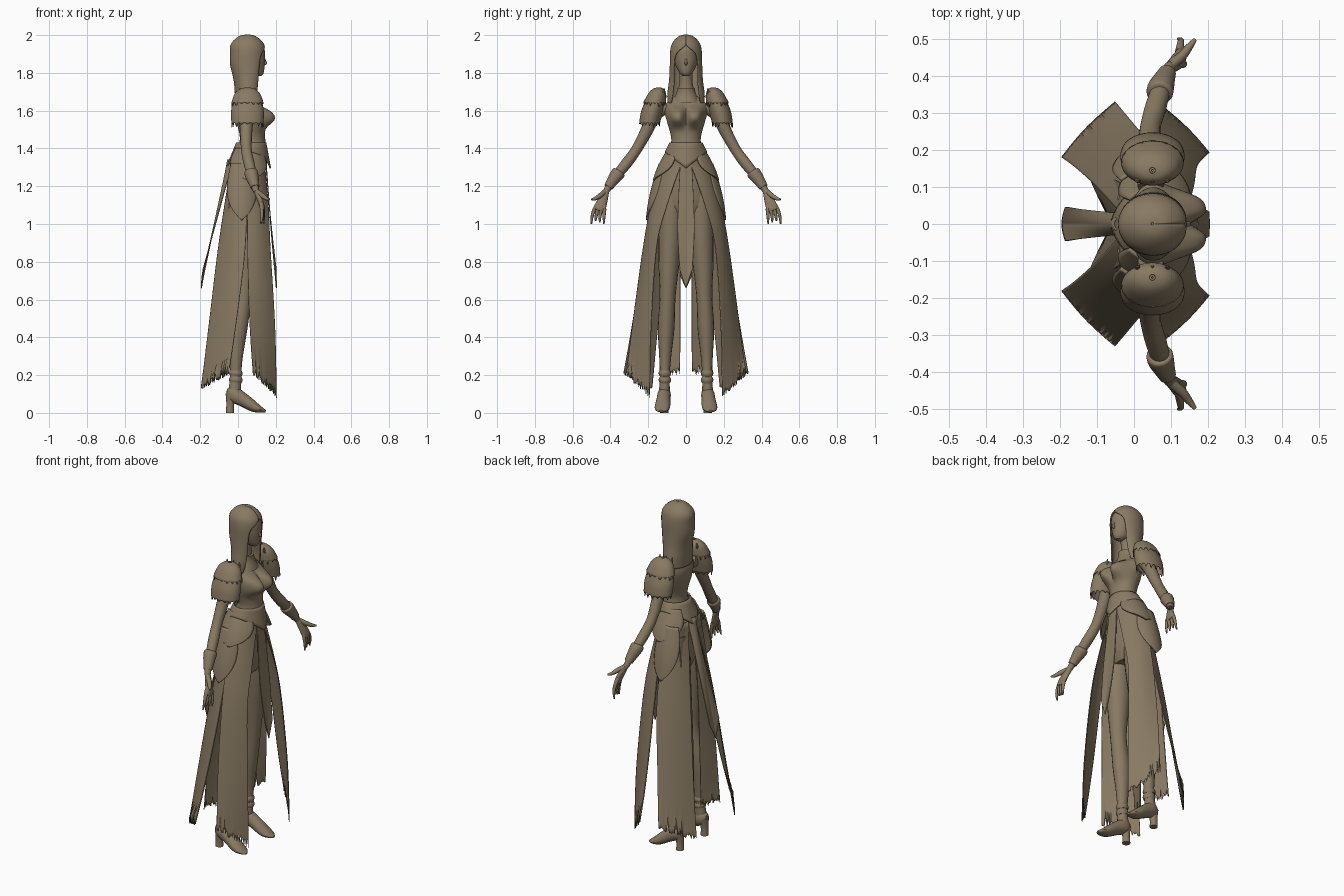
import bpy, bmesh, math, random
from mathutils import Vector

random.seed(4)
if "Cube" in bpy.data.objects:
    bpy.data.objects.remove(bpy.data.objects["Cube"], do_unlink=True)

COLOUR = (0.25, 0.195, 0.125, 1)
clay = bpy.data.materials.new("warm_brown")
clay.use_nodes = True
clay.diffuse_color = COLOUR
clay.node_tree.nodes["Principled BSDF"].inputs["Base Color"].default_value = COLOUR
clay.node_tree.nodes["Principled BSDF"].inputs["Roughness"].default_value = 0.8
made = []


def finish(name, bm, thick=0):
    bmesh.ops.recalc_face_normals(bm, faces=bm.faces)
    mesh = bpy.data.meshes.new(name)
    bm.to_mesh(mesh)
    bm.free()
    mesh.materials.append(clay)
    ob = bpy.data.objects.new(name, mesh)
    bpy.context.collection.objects.link(ob)
    if thick:
        mod = ob.modifiers.new("cloth_thickness", 'SOLIDIFY')
        mod.thickness, mod.offset = thick, 0
    made.append(ob)


def grid(name, rows, closed=False, caps=False, thick=0):
    """Skin rows of points, optionally wrapping round and capping the ends."""
    bm = bmesh.new()
    vs = [[bm.verts.new(p) for p in row] for row in rows]
    n = len(rows[0])
    for a, b in zip(vs, vs[1:]):
        for i in range(n if closed else n - 1):
            j = (i + 1) % n
            bm.faces.new((a[i], a[j], b[j], b[i]))
    if caps:
        bm.faces.new(vs[0])
        bm.faces.new(vs[-1])
    finish(name, bm, thick)


def smooth(pts, steps=4):
    """Catmull-Rom through tuples of any length."""
    out = []
    for k in range(len(pts) - 1):
        p = [pts[max(k - 1, 0)], pts[k], pts[k + 1], pts[min(k + 2, len(pts) - 1)]]
        for s in range(steps):
            t = s / steps
            out.append([b + t * (c - a) / 2 + t * t * (a - 2.5 * b + 2 * c - d / 2)
                        + t ** 3 * (1.5 * (b - c) + (d - a) / 2) for a, b, c, d in zip(*p)])
    return out + [list(pts[-1])]


def loft(name, rings, seg=32, swell=None):
    """Upright closed form; ring = z, x centre, x radius, y radius."""
    rows = []
    for z, xc, rx, ry in smooth(rings, 5):
        row = []
        for i in range(seg):
            c, y = math.cos(i * math.tau / seg), ry * math.sin(i * math.tau / seg)
            row.append((xc + rx * c + (swell(y, z) if swell and c > 0 else 0), y, z))
        rows.append(row)
    grid(name, rows, True, True)


def tube(name, pts, side, ref=(1, 0, 0), seg=16):
    """Limb along a path; point = x, y, z, width radius, depth radius."""
    pts = smooth([(p[0], p[1] * side, *p[2:], *([p[3]] if len(p) == 4 else [])) for p in pts])
    rows = []
    for k, p in enumerate(pts):
        t = Vector(pts[min(k + 1, len(pts) - 1)][:3]) - Vector(pts[max(k - 1, 0)][:3])
        u = t.cross(Vector(ref)).normalized()
        w = u.cross(t).normalized()
        rows.append([Vector(p[:3]) + u * p[3] * math.cos(a) + w * p[4] * math.sin(a)
                     for a in (i * math.tau / seg for i in range(seg))])
    grid(name, rows, True, True)


def drape(name, edge_a, edge_b, side=1, bulge=0.02, jag=0.0, tip=0.0, cols=28):
    """Hanging cloth between two edge curves, with a torn or pointed hem."""
    a, b = smooth(edge_a, 8), smooth(edge_b, 8)
    tears = [random.uniform(0, jag) * (1 if i % 2 else 0.25) for i in range(cols + 1)]
    rows = []
    for k, (p, q) in enumerate(zip(a, b)):
        v = k / (len(a) - 1)
        row = []
        for i in range(cols + 1):
            u = i / cols
            c = Vector(p).lerp(Vector(q), u)
            out = Vector((c.x - 0.04, c.y, 0)).normalized()
            c += out * bulge * (1 - 0.7 * v) * math.sin(math.pi * u)
            c.z -= tip * (1 - abs(2 * u - 1)) * v
            c.z += tears[i] * max(0, v - 0.85) / 0.15
            row.append((c.x, c.y * side, c.z))
        rows.append(row)
    grid(name, rows, thick=0.005)


def leaf(name, angle, half, top, bottom, side, xc):
    """Curved pointed plate on the hips; top, bottom = z, x radius, y radius."""
    rows = []
    for k in range(21):
        v = k / 20
        z, rx, ry = (a + (b - a) * v for a, b in zip(top, bottom))
        puff = 1 + 0.06 * math.sin(math.pi * v)
        w = half * (0.75 + 0.5 * v) * max(0.02, 1 - v ** 2.6)
        rows.append([(xc + rx * puff * math.cos(angle + w * u / 8),
                      side * ry * puff * math.sin(angle + w * u / 8), z) for u in range(-8, 9)])
    grid(name, rows, thick=0.008)


# Head, neck and face
loft("head", [(1.783, .105, .018, .015), (1.80, .092, .044, .034), (1.84, .075, .066, .055),
              (1.88, .065, .078, .065), (1.93, .06, .079, .066), (1.97, .055, .055, .045)])
tube("nose", [(.134, 0, 1.895, .004), (.142, 0, 1.865, .006), (.147, 0, 1.85, .007),
              (.134, 0, 1.842, .004)], 1, (0, 1, 0))
tube("lips", [(.131, -.014, 1.822, .002), (.134, 0, 1.822, .006), (.131, .014, 1.822, .002)], 1)
loft("neck", [(1.82, .05, .038, .035), (1.74, .045, .036, .036), (1.67, .045, .045, .055)])
loft("collar", [(1.72, .05, .046, .046), (1.69, .05, .048, .052), (1.64, .055, .062, .075)])

# Long hair: shell that opens around the face
hair = [(2.0, .05, .003, .003, 0), (1.995, .05, .035, .03, 0), (1.975, .05, .066, .056, 0),
        (1.945, .05, .088, .075, .05), (1.90, .052, .092, .082, .68), (1.84, .052, .09, .083, .84),
        (1.76, .054, .074, .087, .8), (1.69, .052, .066, .096, .8), (1.64, .05, .062, .095, .95)]
rows = []
for z, xc, rx, ry, gap in smooth(hair, 4):
    gap = max(gap, 0)
    angles = [gap + (math.tau - 2 * gap) * i / 40 for i in range(41)]
    rows.append([(xc + rx * math.cos(a), ry * math.sin(a), z) for a in angles])
grid("hair", rows, thick=0.006)

# Bodice with a rounded swell at the chest
loft("torso", [(1.68, .045, .04, .055), (1.64, .047, .052, .105), (1.60, .055, .068, .115),
               (1.54, .067, .075, .10), (1.48, .075, .068, .083), (1.44, .077, .068, .078),
               (1.40, .075, .076, .088), (1.35, .06, .088, .108), (1.28, .05, .095, .132),
               (1.18, .045, .095, .14), (1.10, .045, .085, .13), (1.03, .045, .06, .09)], 96,
     lambda y, z: .066 * math.exp(-(abs(abs(y) - .05) / .043) ** 3 - (abs(z - 1.57) / .05) ** 2.5))

# Waist band pointed at front and back
rows = []
for v in range(7):
    t = v / 6
    row = []
    for i in range(64):
        a = i * math.tau / 64
        point = 1 - abs(math.sin(a))
        row.append((.07 - .015 * t + (.076 + t * (.02 + .02 * point)) * math.cos(a),
                    (.083 + .026 * t) * math.sin(a), 1.43 - t * (.05 + .085 * point)))
    rows.append(row)
grid("waist_band", rows, True, thick=0.008)

# Long centre cloths, front and back
drape("front_tabard", [(.145, -.03, 1.34), (.175, -.045, 1.0), (.202, -.034, .76)],
      [(.145, .03, 1.34), (.175, .045, 1.0), (.202, .034, .76)], bulge=.003, tip=.1)
drape("back_tabard", [(-.025, -.025, 1.34), (-.105, -.035, 1.05), (-.185, -.046, .76)],
      [(-.025, .025, 1.34), (-.105, .035, 1.05), (-.185, .046, .76)], bulge=.03, tip=.1)

for side, label in ((1, "left"), (-1, "right")):
    # Skirt panels with torn hems
    drape(label + "_front_skirt", [(.14, .025, 1.32), (.16, .10, 1.1), (.17, .155, .88), (.195, .185, .45),
                                   (.203, .192, .08)],
          [(.05, .125, 1.32), (.05, .185, 1.1), (.05, .225, .88), (.06, .275, .52), (.08, .315, .2)],
          side, .02, .06)
    drape(label + "_back_skirt", [(-.035, .03, 1.32), (-.10, .10, .9), (-.155, .15, .45), (-.195, .18, .12)],
          [(.05, .125, 1.32), (.04, .215, .9), (.0, .27, .55), (-.05, .33, .2)], side, .025, .07)
    drape(label + "_inner_skirt", [(-.03, .02, 1.32), (-.055, .03, .9), (-.07, .03, .5), (-.075, .033, .2)],
          [(-.02, .10, 1.32), (-.07, .13, .9), (-.105, .135, .5), (-.125, .14, .2)], side, .008, .08)

    # Hip plates
    leaf(label + "_upper_hip_plate", 1.5, 1.15, (1.40, .088, .093), (1.23, .132, .172), side, .05)
    leaf(label + "_lower_hip_plate", 1.57, .75, (1.32, .105, .14), (1.02, .14, .209), side, .02)

    # Leg, ankle cuffs and heeled shoe
    tube(label + "_leg", [(.04, .07, 1.25, .068, .085), (.04, .08, 1.0, .066, .078),
                          (.035, .09, .8, .056, .062), (.028, .097, .62, .042, .046),
                          (.0, .105, .45, .044, .05), (-.01, .11, .3, .032, .036),
                          (-.012, .112, .2, .026, .029), (-.02, .115, .09, .03, .035)], side)
    for z in (.175, .21):
        tube(label + "_ankle_cuff", [(-.012, .112, z + .014, .028, .031), (-.012, .112, z, .033, .036),
                                     (-.014, .112, z - .014, .029, .032)], side)
    tube(label + "_shoe", [(-.06, .115, .105, .015, .02), (-.03, .115, .1, .034, .042),
                           (.03, .12, .067, .037, .036), (.085, .125, .032, .041, .028),
                           (.125, .128, .016, .032, .014), (.146, .13, .009, .01, .006)], side, (0, 0, 1))
    tube(label + "_heel", [(-.036, .115, .1, .03), (-.041, .115, .05, .021), (-.042, .115, 0, .022)], side)

    # Arm, bracer and hand
    tube(label + "_arm", [(.045, .10, 1.625, .035), (.045, .165, 1.58, .038), (.043, .215, 1.48, .032),
                          (.045, .265, 1.39, .028), (.06, .32, 1.315, .029),
                          (.08, .385, 1.235, .023), (.097, .425, 1.17, .016)], side)
    tube(label + "_bracer", [(.068, .350, 1.28, .024), (.069, .355, 1.273, .036), (.074, .372, 1.252, .035),
                             (.084, .396, 1.218, .028), (.09, .41, 1.195, .024)], side)
    tube(label + "_palm", [(.095, .42, 1.18, .015), (.115, .44, 1.13, .026, .015),
                           (.13, .455, 1.085, .03, .012), (.135, .46, 1.07, .02, .006)], side)
    for i in range(4):
        tube(label + "_finger", [(.122, .436 + .010 * i, 1.11, .011), (.132 - .002 * i, .432 + .018 * i, 1.075, .010),
                                 (.136 - .003 * i, .434 + .021 * i, 1.04, .008),
                                 (.135 - .005 * i, .435 + .022 * i, 1.00 + .008 * (i % 3), .004)], side, seg=10)
    tube(label + "_thumb", [(.10, .43, 1.17, .014), (.13, .455, 1.15, .013),
                            (.15, .48, 1.135, .010), (.166, .50, 1.13, .005)], side, (0, 0, 1), 10)

    # Domed shoulder guard and ragged upper ruffle
    guard = [(1.718, .05, .145, .002, .002), (1.710, .05, .147, .034, .022), (1.685, .05, .153, .060, .040),
             (1.64, .05, .166, .077, .052), (1.59, .05, .181, .085, .056), (1.535, .05, .193, .083, .053)]
    for part, count, grow in (("_shoulder_guard", 6, 0), ("_shoulder_ruffle", 4, .006)):
        rows = []
        rings = smooth(guard[:count], 5)
        for k, (z, xc, yc, rx, ry) in enumerate(rings):
            last = k == len(rings) - 1
            rows.append([(xc + (rx + grow) * math.cos(a), side * (yc + (ry + grow) * math.sin(a)),
                          z + grow * .5 - (random.uniform(.005, .025) if last and i % 3 == 0 else 0))
                         for i, a in enumerate(j * math.tau / 48 for j in range(48))])
        grid(label + part, rows, True, thick=0.004)
    for x in (.01, .05, .09):
        tube(label + "_shoulder_spike", [(x, .125, 1.68, .010), (x, .118, 1.70, .007),
                                         (x, .115, 1.72, .002)], side, seg=8)

# Smooth shading with crisp edges
bpy.ops.object.select_all(action='DESELECT')
for ob in made:
    ob.select_set(True)
bpy.context.view_layer.objects.active = made[0]
bpy.ops.object.shade_smooth_by_angle(angle=math.radians(40))
